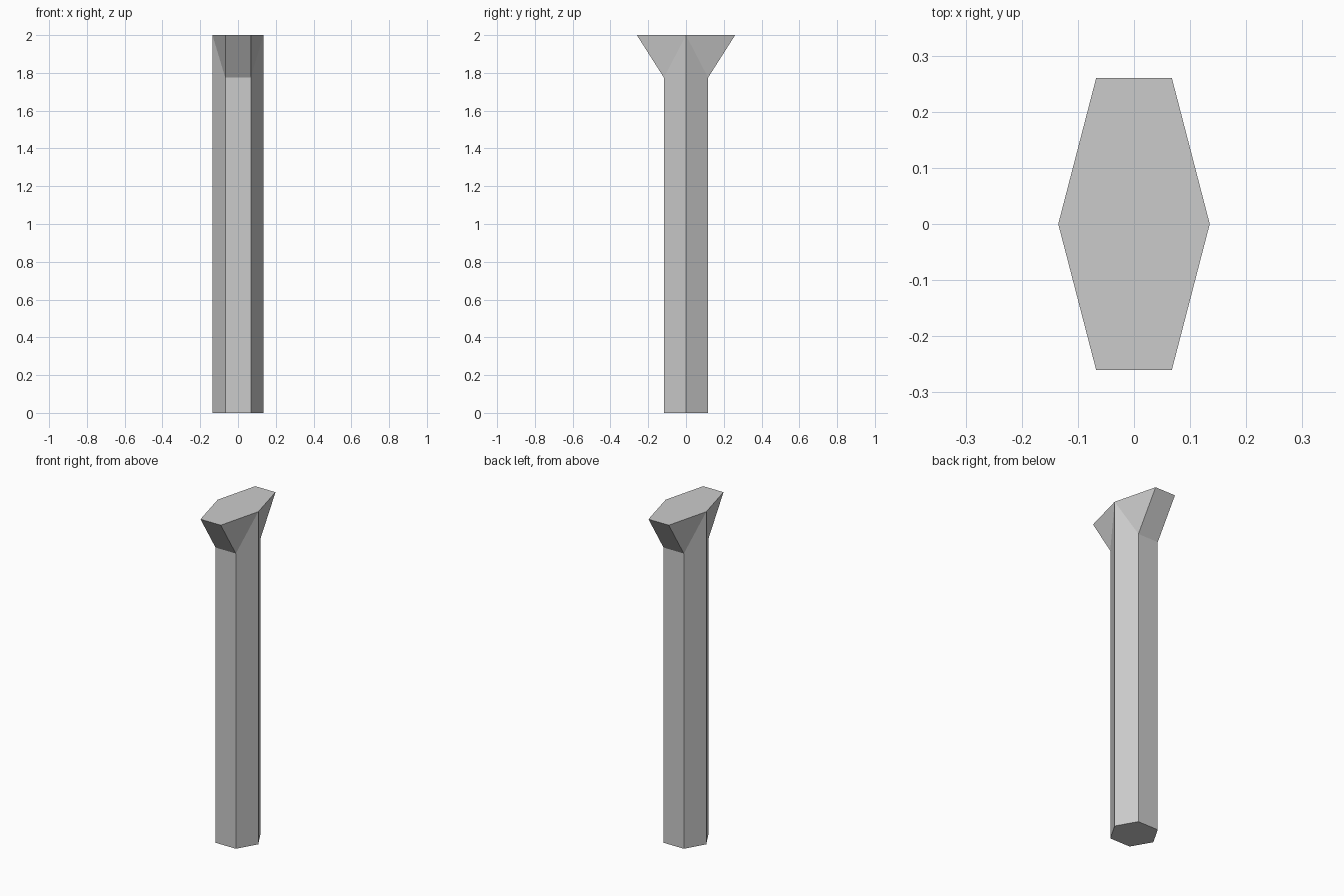
import bpy, bmesh
from math import cos, sin, pi

if "Cube" in bpy.data.objects:
    bpy.data.objects.remove(bpy.data.objects["Cube"])

RADIUS, NECK, HEIGHT, FLARE = 0.135, 1.775, 2.0, 0.26

bm = bmesh.new()
ring = [(RADIUS * cos(i * pi / 3), RADIUS * sin(i * pi / 3)) for i in range(6)]

# Hexagonal shaft: the two x corners run full height, the others stop at the neck
base = [bm.verts.new((x, y, 0)) for x, y in ring]
neck = [bm.verts.new((x, y, HEIGHT if i % 3 == 0 else NECK)) for i, (x, y) in enumerate(ring)]
# Head outline: shares the x corners, flares out along y
head = [neck[i] if i % 3 == 0 else bm.verts.new((x, FLARE if y > 0 else -FLARE, HEIGHT))
        for i, (x, y) in enumerate(ring)]

bm.faces.new(base[::-1])
bm.faces.new(head)
for i in range(6):
    j = (i + 1) % 6
    bm.faces.new((base[i], base[j], neck[j], neck[i]))
    # Flare: a quad at front and back, triangles beside the x corners
    bm.faces.new(list(dict.fromkeys((neck[i], neck[j], head[j], head[i]))))

bmesh.ops.recalc_face_normals(bm, faces=bm.faces[:])
mesh = bpy.data.meshes.new("flared_post")
bm.to_mesh(mesh)
bm.free()
bpy.context.collection.objects.link(bpy.data.objects.new("flared_post", mesh))
